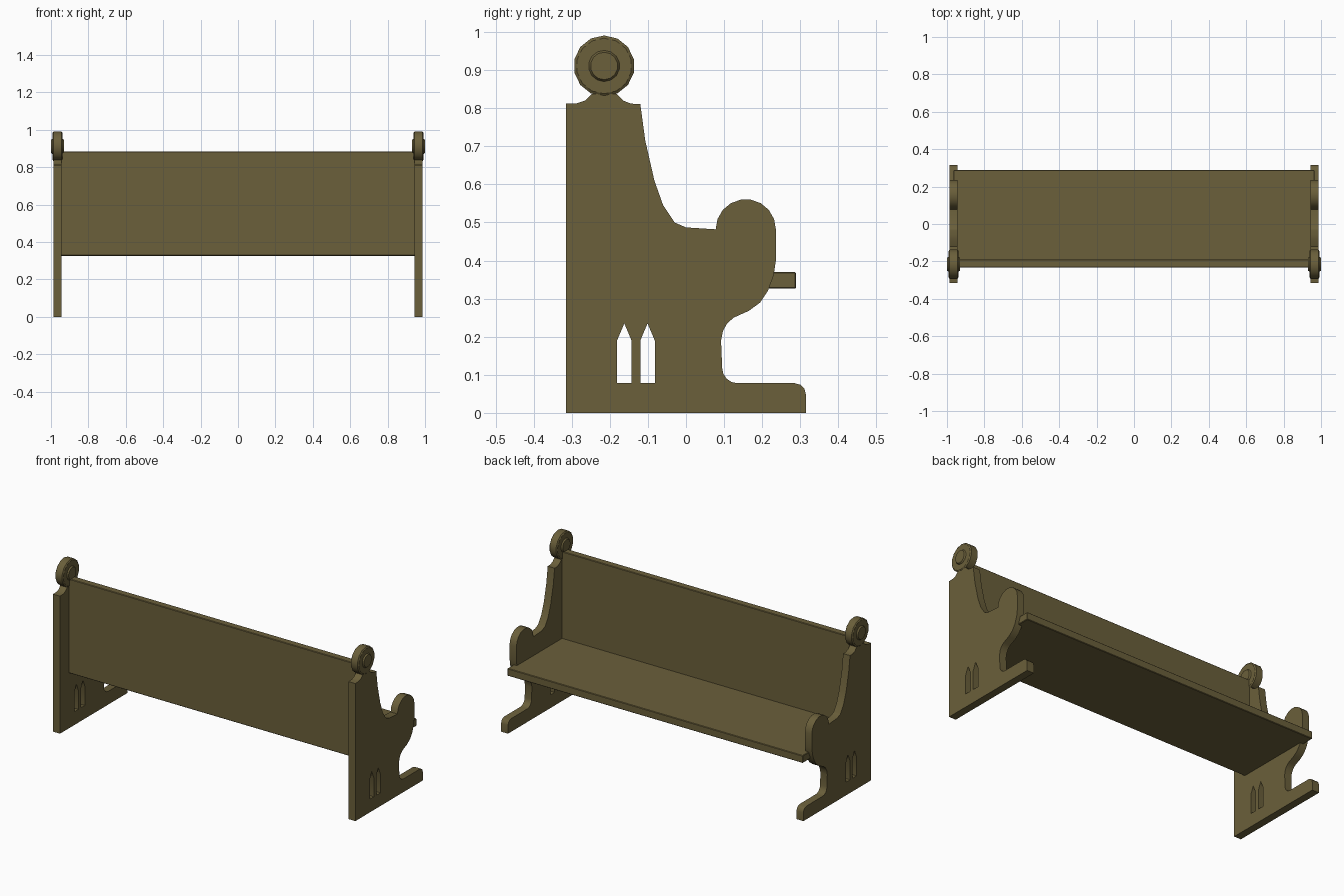
import bpy
import bmesh
from math import cos, sin, radians, tau
from mathutils import Vector

default_cube = bpy.data.objects.get("Cube")
if default_cube:
    bpy.data.objects.remove(default_cube)

# One olive brown wood for the whole bench
wood = bpy.data.materials.new("olive_brown_wood")
wood.use_nodes = True
wood_colour = (.145, .115, .043, 1)
wood.diffuse_color = wood_colour
shader = wood.node_tree.nodes["Principled BSDF"]
shader.inputs["Base Color"].default_value = wood_colour
shader.inputs["Roughness"].default_value = .8

PANEL_X = .965
PANEL_HALF_THICKNESS = .0225


def arc(centre_y, centre_z, radius, start, end, steps):
    """Points along a circular arc in the side plane, angles in degrees."""
    points = []
    for step in range(steps + 1):
        angle = radians(start + (end - start) * step / steps)
        points.append((centre_y + radius * cos(angle), centre_z + radius * sin(angle)))
    return points


def finish(obj, smooth_angle=30):
    """Give the object its wood and smooth its gentle curves."""
    obj.data.materials.clear()
    obj.data.materials.append(wood)
    bpy.ops.object.select_all(action='DESELECT')
    obj.select_set(True)
    bpy.context.view_layer.objects.active = obj
    bpy.ops.object.shade_smooth_by_angle(angle=radians(smooth_angle))


def object_from_bmesh(name, bm):
    mesh = bpy.data.meshes.new(name)
    bmesh.ops.recalc_face_normals(bm, faces=bm.faces)
    bm.to_mesh(mesh)
    bm.free()
    obj = bpy.data.objects.new(name, mesh)
    bpy.context.collection.objects.link(obj)
    return obj


def cut_panel(name, outlines, x, half_thickness):
    """Extrude a side outline with holes along x."""
    curve = bpy.data.curves.new(name, 'CURVE')
    curve.dimensions = '2D'
    curve.fill_mode = 'BOTH'
    curve.extrude = half_thickness
    for outline in outlines:
        spline = curve.splines.new('POLY')
        spline.points.add(len(outline) - 1)
        spline.use_cyclic_u = True
        for point, (y, z) in zip(spline.points, outline):
            point.co = (y, z, 0, 1)
    obj = bpy.data.objects.new(name, curve)
    bpy.context.collection.objects.link(obj)
    obj.location.x = x
    obj.rotation_euler = (radians(90), 0, radians(90))
    bpy.ops.object.select_all(action='DESELECT')
    obj.select_set(True)
    bpy.context.view_layer.objects.active = obj
    bpy.ops.object.convert(target='MESH')
    obj = bpy.context.view_layer.objects.active
    # Weld the caps to the rim so that the panel is one closed solid
    bm = bmesh.new()
    bm.from_mesh(obj.data)
    bmesh.ops.remove_doubles(bm, verts=bm.verts, dist=.0001)
    bmesh.ops.recalc_face_normals(bm, faces=bm.faces)
    bm.to_mesh(obj.data)
    bm.free()
    finish(obj)


def board(name, low, high, bevel_width):
    """Plank between two corners with softened edges."""
    low, high = Vector(low), Vector(high)
    bm = bmesh.new()
    bmesh.ops.create_cube(bm, size=1)
    bmesh.ops.scale(bm, vec=high - low, verts=bm.verts)
    bmesh.ops.translate(bm, vec=(low + high) / 2, verts=bm.verts)
    bmesh.ops.bevel(bm, geom=bm.edges[:], offset=bevel_width, segments=1, affect='EDGES')
    finish(object_from_bmesh(name, bm), smooth_angle=20)


def turned_disc(name, profile, centre, sides):
    """Turn a (radius, x) profile around an axis along x."""
    bm = bmesh.new()
    verts = [bm.verts.new((x, 0, radius)) for radius, x in profile]
    edges = [bm.edges.new(pair) for pair in zip(verts, verts[1:])]
    bmesh.ops.spin(bm, geom=verts + edges, cent=(0, 0, 0), axis=(1, 0, 0),
                   angle=tau, steps=sides)
    bmesh.ops.remove_doubles(bm, verts=bm.verts, dist=.0001)
    bmesh.ops.translate(bm, vec=centre, verts=bm.verts)
    finish(object_from_bmesh(name, bm))


# End panel outline: foot, scooped front, rounded arm, swept back, neck
end_outline = [(-.315, 0), (.315, 0)]
end_outline += arc(.285, .048, .03, 0, 90, 3)
end_outline += arc(.135, .118, .04, 270, 180, 4)
end_outline += [(.092, .19), (.097, .215), (.108, .235), (.125, .25),
                (.165, .268), (.195, .29), (.215, .32), (.23, .36), (.236, .4)]
end_outline += arc(.157, .482, .079, 0, 180, 9)
end_outline += [(0, .487), (-.03, .5), (-.06, .545), (-.083, .61),
                (-.107, .715), (-.12, .811), (-.145, .812), (-.165, .82),
                (-.183, .838), (-.247, .838), (-.265, .82), (-.287, .813),
                (-.315, .812)]


def lancet(centre_y):
    """Pointed window outline."""
    left, right = centre_y - .019, centre_y + .019
    return [(left, .078), (left, .19), (centre_y, .235), (right, .19), (right, .078)]


# Disc profile: rim, chamfer, flat face and raised central boss
half_profile = [(0, .034), (.036, .034), (.041, .026), (.073, .026), (.08, .021)]
disc_profile = half_profile + [(radius, -x) for radius, x in reversed(half_profile)]

# Matching ends
for side, label in ((1, "left"), (-1, "right")):
    x = side * PANEL_X
    cut_panel(label + "_end_panel", [end_outline, lancet(-.162), lancet(-.101)],
              x, PANEL_HALF_THICKNESS)
    turned_disc(label + "_finial", disc_profile, (x, -.215, .911), sides=14)

# Seat and backrest planks let into the ends
board("seat", (-PANEL_X, -.2, .326), (PANEL_X, .289, .37), .003)
board("backrest", (-.95, -.232, .326), (.95, -.19, .883), .003)
